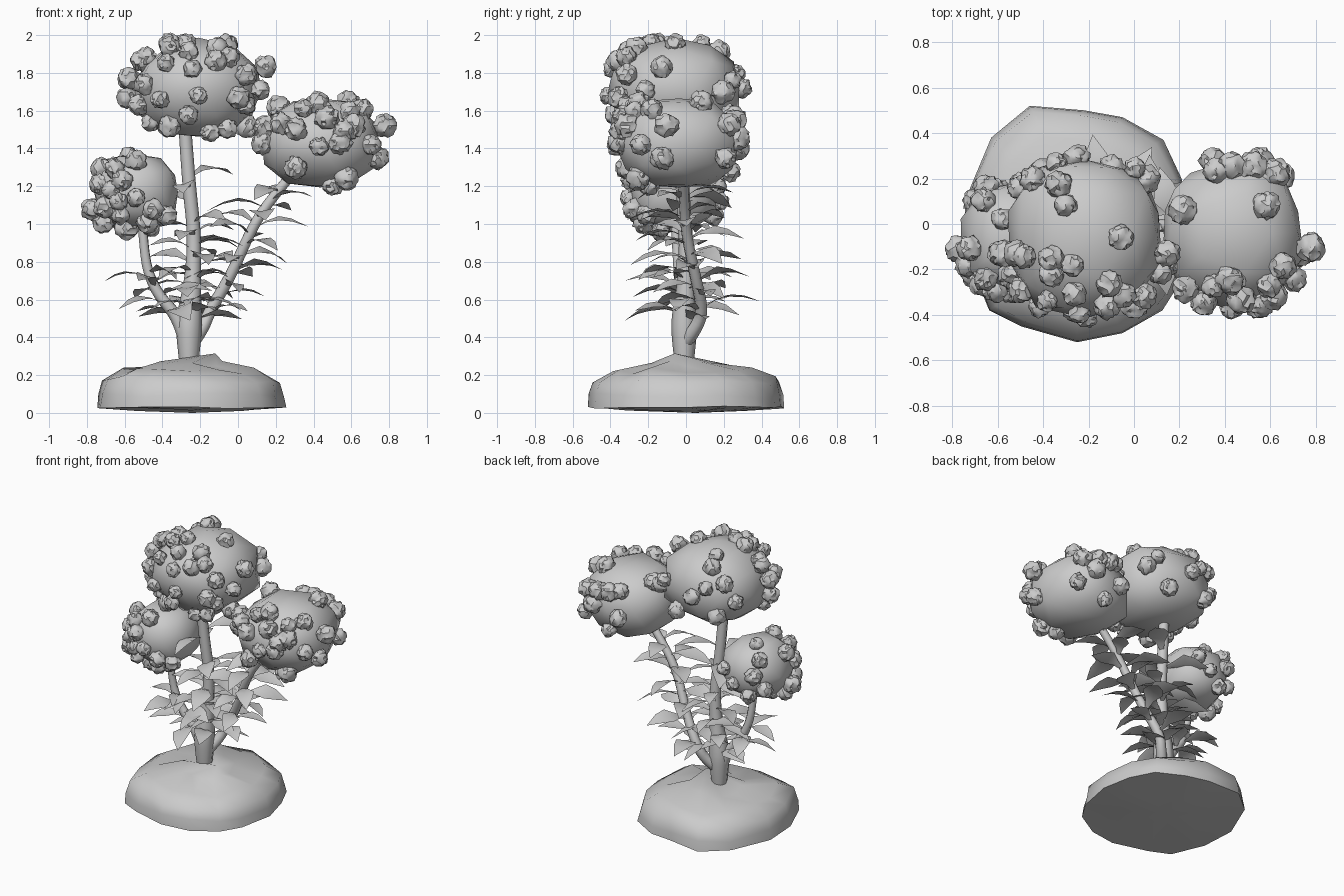
import bpy, bmesh, math, random
from mathutils import Vector, Matrix, noise

if "Cube" in bpy.data.objects:
    bpy.data.objects.remove(bpy.data.objects["Cube"])

random.seed(4)


def finish(name, bm, angle=40):
    me = bpy.data.meshes.new(name)
    bm.to_mesh(me)
    bm.free()
    ob = bpy.data.objects.new(name, me)
    bpy.context.collection.objects.link(ob)
    bpy.ops.object.select_all(action='DESELECT')
    ob.select_set(True)
    bpy.context.view_layer.objects.active = ob
    bpy.ops.object.shade_smooth_by_angle(angle=math.radians(angle))
    return ob


# Rocky earth mound: stacked, shrinking copies of an irregular outline
outline = [(-.46, .52), (-.22, .5), (-.05, .47), (.13, .37), (.21, .2), (.26, 0), (.21, -.25),
           (.13, -.38), (-.05, -.48), (-.25, -.52), (-.5, -.45), (-.64, -.38),
           (-.73, -.15), (-.75, .1), (-.63, .38)]
bm = bmesh.new()
rings = []
for s, z, jit in [(.6, .02, .012), (1, .03, .008), (.99, .09, .015), (.95, .175, .02),
                  (.74, .225, .02), (.35, .26, .015)]:
    rings.append([bm.verts.new((-.24 + (x + .24) * s * (1 + random.uniform(-1, 0) * jit * 2), y * s,
                  z + random.uniform(-jit, jit))) for x, y in outline])
for a, b in zip(rings, rings[1:]):
    for i in range(len(a)):
        j = (i + 1) % len(a)
        bm.faces.new((a[i], b[i], b[j], a[j]))
for ring, p in ((rings[0], (-.24, .05, 0)), (rings[-1], (-.12, -.06, .315))):
    c = bm.verts.new(p)
    for i in range(len(ring)):
        bm.faces.new((ring[i], ring[(i + 1) % len(ring)], c))
bmesh.ops.recalc_face_normals(bm, faces=bm.faces)
finish("earth_mound", bm, 50)


# Trunk and branches as tapered tubes
def tube(name, pts):
    cu = bpy.data.curves.new(name, 'CURVE')
    cu.dimensions = '3D'
    cu.bevel_depth = 1
    cu.bevel_resolution = 2
    cu.resolution_u = 4
    cu.use_fill_caps = True
    sp = cu.splines.new('NURBS')
    sp.points.add(len(pts) - 1)
    for p, (x, y, z, r) in zip(sp.points, pts):
        p.co = (x, y, z, 1)
        p.radius = r
    sp.use_endpoint_u = True
    sp.order_u = 3
    ob = bpy.data.objects.new(name, cu)
    bpy.context.collection.objects.link(ob)


trunk = [(-.26, -.01, .26, .05), (-.26, -.01, .38, .065), (-.26, -.01, .5, .07),
         (-.24, 0, .7, .042), (-.23, 0, .95, .036), (-.26, -.02, 1.2, .036), (-.28, -.03, 1.5, .034)]
right = [(-.24, 0, .38, .04), (-.19, .05, .44, .035), (-.15, .09, .54, .032), (-.04, .05, .72, .03),
         (.06, 0, .95, .028), (.16, -.01, 1.12, .027), (.32, -.02, 1.3, .025)]
left = [(-.27, -.01, .36, .04), (-.31, -.02, .5, .035), (-.42, -.03, .62, .03),
        (-.48, -.04, .75, .027), (-.5, -.05, .9, .025), (-.51, -.06, 1.05, .025)]
tube("trunk", trunk)
tube("right_branch", right)
tube("left_branch", left)


# Broad, nearly level pointed leaves in a spiral around each stem
def along(path, z):
    for a, b in zip(path, path[1:]):
        if a[2] <= z <= b[2]:
            return Vector(a[:3]).lerp(Vector(b[:3]), (z - a[2]) / (b[2] - a[2]))
    return Vector(path[-1][:3])


def leaves(name, path, z0, z1, count, phase):
    bm = bmesh.new()
    for k in range(count):
        p = along(path, z0 + (z1 - z0) * (k + .5) / count)
        ang = phase + k * 2.4
        d = Vector((math.cos(ang), math.sin(ang), random.uniform(-.15, .15))).normalized()
        side = d.cross(Vector((0, 0, 1))).normalized()
        side = Matrix.Rotation(random.uniform(-.35, .35), 3, d) @ side
        up = side.cross(d)
        n = random.uniform(.22, .3)
        w = n * .24
        rows = []
        for t, h, lift in [(.0, .15, 0), (.2, .4, .09), (.45, 1, .12), (.7, .72, .08)]:
            c = p + d * (n * t + .02) + up * lift * n
            rows.append([bm.verts.new(c + side * w * h * s + up * abs(s) * w * h * .15) for s in (-1, 0, 1)])
        tip = bm.verts.new(p + d * (n + .02) - up * .01)
        for a, b in zip(rows, rows[1:]):
            for i in (0, 1):
                bm.faces.new((a[i], a[i + 1], b[i + 1], b[i]))
        for i in (0, 1):
            bm.faces.new((rows[-1][i], rows[-1][i + 1], tip))
    finish(name, bm, 30)


leaves("trunk_leaves", trunk, .46, 1.02, 24, .4)
leaves("right_branch_leaves", right, .52, 1.22, 25, 5.6)
leaves("left_branch_leaves", left, .5, .76, 10, 2.6)
leaves("upper_trunk_leaves", trunk, 1.1, 1.28, 3, 2.2)


# Foliage clumps: rough rounded mass with small buds on the surface
def clump(name, centre, radii, front, top, back, bud):
    c, r = Vector(centre), Vector(radii)
    bm = bmesh.new()
    bmesh.ops.create_icosphere(bm, subdivisions=2, radius=1)
    for v in bm.verts:
        d = v.co.copy()
        q = sum(abs(a) ** 2.4 for a in d) ** (-1 / 2.4)
        v.co = c + d * r * q * (1.01 + .13 * noise.noise(d * 2.2 + c * 7))
    finish(name + "_mass", bm, 45)

    # Buds placed by their front (x, z), top (x, y) or back (x, z) position
    spots = []
    for pts, u, v, w, sign in ((front, 0, 2, 1, -1), (top, 0, 1, 2, 1), (back, 0, 2, 1, 1)):
        for a, b in pts:
            d = Vector((0, 0, 0))
            d[u], d[v] = (a - c[u]) / r[u], (b - c[v]) / r[v]
            # superellipsoid depth; positions past the rim stay where they are read
            d[w] = sign * max(.02, 1 - abs(d[u]) ** 2.4 - abs(d[v]) ** 2.4) ** (1 / 2.4)
            spots.append(c + d * r * 1.02)
    bm = bmesh.new()
    for s in spots:
        size = bud * random.uniform(.9, 1.2)
        new = bmesh.ops.create_icosphere(bm, subdivisions=3, radius=size,
                                         matrix=Matrix.Translation(s))["verts"]
        for v in new:
            d = (v.co - s) / size
            v.co += (v.co - s) * .28 * noise.noise(d * 2.6 + s * 20)
    finish(name + "_buds", bm, 35)


clump("top_clump", (-.21, -.06, 1.71), (.34, .345, .255),
      [(-.57, 1.77), (-.58, 1.67), (-.52, 1.63), (-.49, 1.74), (-.51, 1.86), (-.36, 1.93), (-.26, 1.91),
       (-.24, 1.82), (-.12, 1.86), (-.05, 1.88), (-.21, 1.68), (-.41, 1.66), (0, 1.67), (.04, 1.63),
       (.11, 1.71), (.04, 1.79), (.14, 1.83), (-.26, 1.58), (-.15, 1.49), (-.06, 1.51),
       (-.46, 1.54), (-.36, 1.52), (-.38, 1.85), (.04, 1.52)],
      [(0, .24), (-.34, .26), (-.44, .19), (-.33, .17), (-.3, .08), (-.06, -.06), (-.48, -.14),
       (-.36, -.15), (-.27, -.18), (-.11, -.26)],
      [(-.4, 1.6), (-.25, 1.72), (-.1, 1.57), (.05, 1.7), (-.5, 1.7)], .05)
clump("right_clump", (.435, -.04, 1.43), (.31, .32, .24),
      [(.15, 1.51), (.14, 1.43), (.23, 1.53), (.35, 1.61), (.43, 1.63), (.47, 1.56), (.59, 1.59),
       (.56, 1.49), (.61, 1.52), (.54, 1.43), (.43, 1.41), (.31, 1.5), (.7, 1.42), (.77, 1.52),
       (.73, 1.35), (.5, 1.21), (.57, 1.25), (.31, 1.3)],
      [(.36, .23), (.43, .25), (.52, .25), (.62, .22), (.22, .06), (.58, .08), (.42, -.24), (.65, -.18)],
      [(.35, 1.4), (.55, 1.45), (.65, 1.35), (.45, 1.28)], .054)
clump("left_clump", (-.53, -.06, 1.17), (.22, .24, .2),
      [(-.72, 1.29), (-.73, 1.21), (-.65, 1.29), (-.61, 1.23), (-.67, 1.18), (-.63, 1.12), (-.54, 1.14),
       (-.77, 1.08), (-.7, 1.09), (-.71, 1.01), (-.62, 1.05), (-.59, .98), (-.48, 1.01), (-.38, 1.05),
       (-.46, .98), (-.54, 1.33), (-.45, 1.08)],
      [(-.66, .1), (-.58, .02)],
      [(-.65, 1.2), (-.5, 1.12), (-.6, 1.05), (-.42, 1.2), (-.7, 1.1)], .05)
